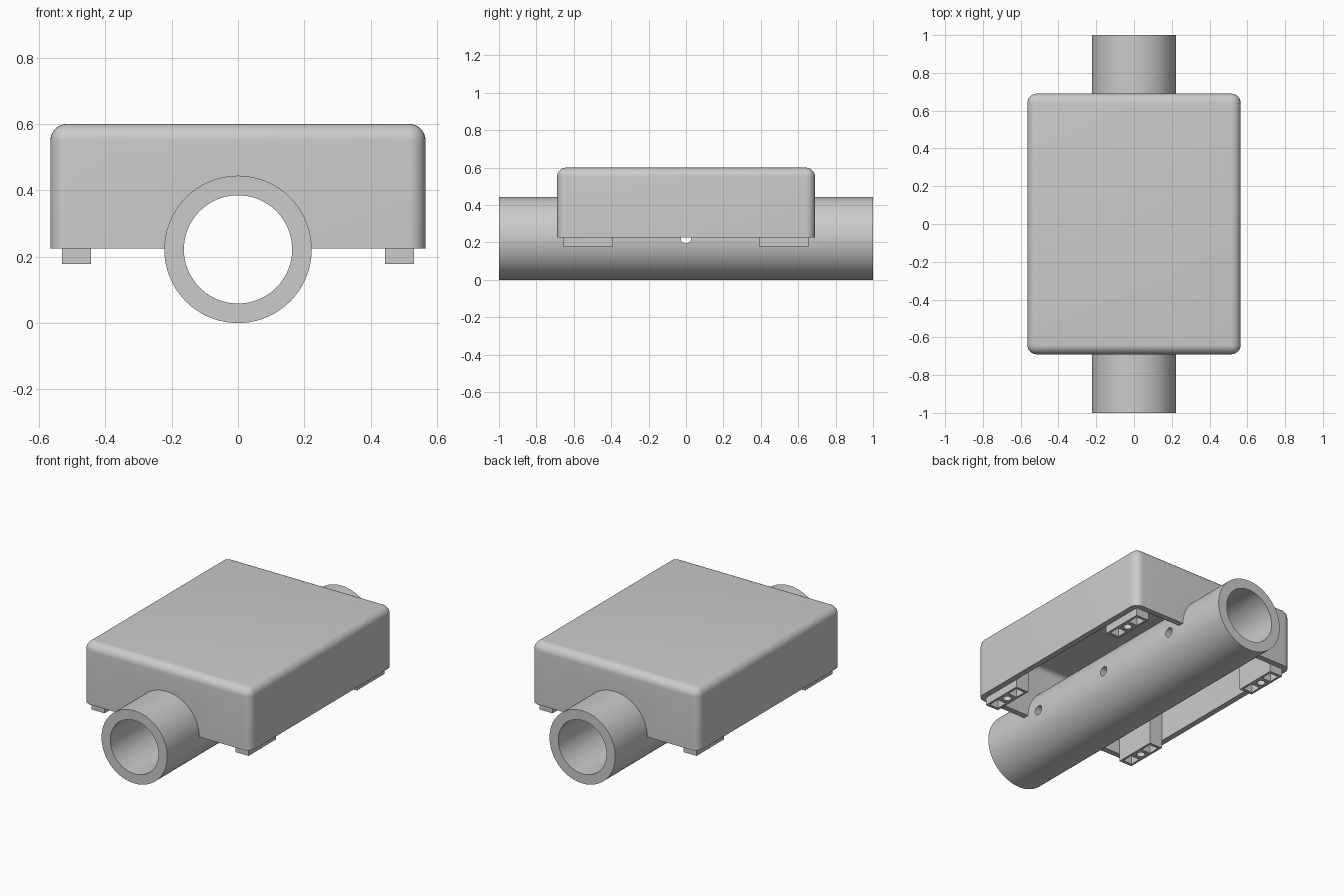
import bpy
import bmesh
import math
from mathutils import Matrix

cube = bpy.data.objects.get("Cube")
if cube:
    bpy.data.objects.remove(cube, do_unlink=True)

grey = bpy.data.materials.new("plain grey")
grey.use_nodes = True
colour = (0.6, 0.6, 0.6, 1)
grey.diffuse_color = colour
grey.node_tree.nodes["Principled BSDF"].inputs["Base Color"].default_value = colour

AXIS_Z = 0.222          # height of the pipe axis
RIM, TOP = 0.225, 0.6   # bottom and top of the housing
WALL = 0.035


def finish(name, bm):
    mesh = bpy.data.meshes.new(name)
    bm.to_mesh(mesh)
    bm.free()
    obj = bpy.data.objects.new(name, mesh)
    bpy.context.collection.objects.link(obj)
    mesh.materials.append(grey)
    return obj


def box(name, x, y, z, radius=0):
    """Box from (min, max) ranges; radius rounds all edges but the bottom ones."""
    bm = bmesh.new()
    bmesh.ops.create_cube(bm, size=1)
    for v in bm.verts:
        v.co = [r[0] if c < 0 else r[1] for c, r in zip(v.co, (x, y, z))]
    if radius:
        edges = [e for e in bm.edges if max(v.co.z for v in e.verts) > z[0] + 0.001]
        bmesh.ops.bevel(bm, geom=edges, offset=radius, segments=8, profile=0.5, affect='EDGES')
    return finish(name, bm)


def cylinder(name, radius, length, axis, centre, sides=96):
    bm = bmesh.new()
    turn = {'X': Matrix.Rotation(math.pi / 2, 4, 'Y'),
            'Y': Matrix.Rotation(math.pi / 2, 4, 'X'),
            'Z': Matrix.Identity(4)}[axis]
    bmesh.ops.create_cone(bm, cap_ends=True, segments=sides, radius1=radius, radius2=radius,
                          depth=length, matrix=Matrix.Translation(centre) @ turn)
    return finish(name, bm)


def cut(target, *cutters):
    for cutter in cutters:
        mod = target.modifiers.new("cut", 'BOOLEAN')
        mod.operation = 'DIFFERENCE'
        mod.solver = 'EXACT'
        mod.object = cutter
        bpy.context.view_layer.objects.active = target
        bpy.ops.object.modifier_apply(modifier=mod.name)
        bpy.data.objects.remove(cutter, do_unlink=True)


def smooth(obj):
    bpy.ops.object.select_all(action='DESELECT')
    obj.select_set(True)
    bpy.context.view_layer.objects.active = obj
    bpy.ops.object.shade_smooth_by_angle(angle=math.radians(30))


# Housing: rounded shell, open underneath, notched for the pipe
housing = box("housing", (-0.565, 0.565), (-0.69, 0.69), (RIM, TOP), 0.05)
cavity = box("cavity_cutter", (-0.565 + WALL, 0.565 - WALL), (-0.69 + WALL, 0.69 - WALL),
             (RIM - 0.1, TOP - WALL), 0.03)
cut(housing, cavity, cylinder("notch_cutter", 0.2, 1.8, 'Y', (0, 0, AXIS_Z)))
smooth(housing)

# Pipe with a row of cross-drilled holes
pipe = cylinder("pipe", 0.222, 2, 'Y', (0, 0, AXIS_Z))
cut(pipe, cylinder("bore_cutter", 0.163, 2.2, 'Y', (0, 0, AXIS_Z)))
cut(pipe, *[cylinder("drill_cutter", 0.028, 1, 'X', (0, y, AXIS_Z), 32)
            for y in (-0.567, 0, 0.567)])
smooth(pipe)

# Mounting posts in the corners: two square pockets and a round screw hole each
for side, sx in (("left", 1), ("right", -1)):
    for end, sy in (("front", -1), ("back", 1)):
        cx, cy = sx * 0.4865, sy * 0.5225
        post = box(f"{end}_{side}_post", (cx - 0.0435, cx + 0.0435),
                   (cy - 0.1325, cy + 0.1325), (0.178, TOP - WALL + 0.01))
        for dy in (-0.08, 0.08):
            cut(post, box("pocket_cutter", (cx - 0.03, cx + 0.03),
                          (cy + dy - 0.034, cy + dy + 0.034), (0.1, 0.45)))
        cut(post, cylinder("screw_cutter", 0.024, 0.7, 'Z', (cx, cy, 0.1), 32))
        smooth(post)
